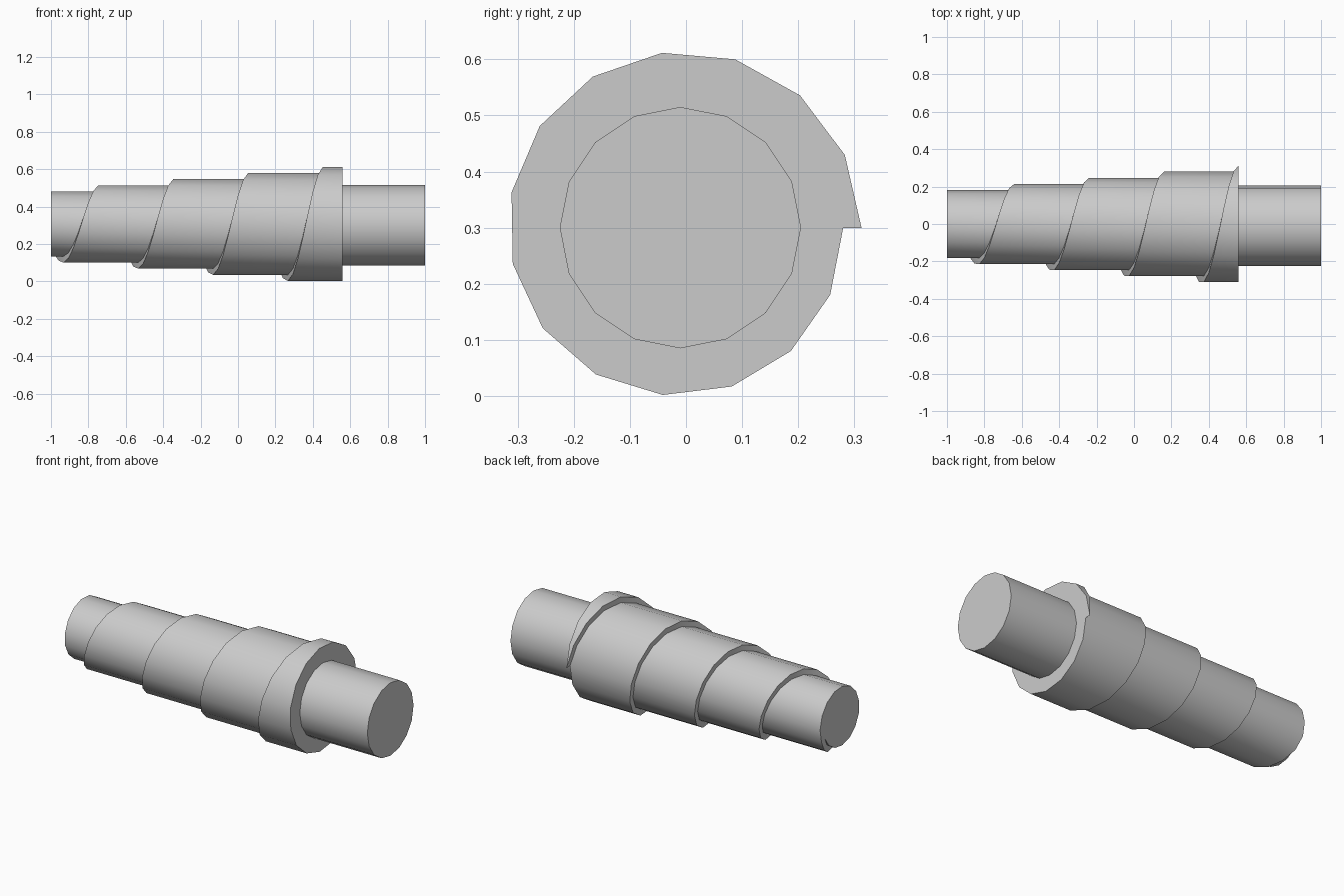
import bpy, bmesh
from math import cos, sin, tau, pi

if "Cube" in bpy.data.objects:
    bpy.data.objects.remove(bpy.data.objects["Cube"])

CY, CZ = -0.01, 0.299      # roll axis
SEG = 15                   # facets per turn
START = 59                 # step at which the sheet edge leaves the left end
X_LEFT, X_RIGHT, PITCH = -1.0, 0.56, 0.4


def edge_x(k):
    return max(X_LEFT, X_RIGHT - PITCH * k / SEG)


def right_x(k):
    return edge_x(k - SEG) if k >= SEG else X_RIGHT


def smooth(obj):
    bpy.ops.object.select_all(action='DESELECT')
    obj.select_set(True)
    bpy.context.view_layer.objects.active = obj
    bpy.ops.object.shade_smooth_by_angle(angle=pi / 6)


# Tapered sheet wound in a spiral, flush at the right end
bm = bmesh.new()
verts = {}


def point(x, k):
    key = (round(x, 5), k)
    if key not in verts:
        r = 0.323 - 0.033 * k / SEG
        a = tau * k / SEG
        verts[key] = bm.verts.new((x, CY + r * cos(a), CZ + r * sin(a)))
    return verts[key]


def face(*pts):
    vs = list(dict.fromkeys(point(*p) for p in pts))
    if len(vs) > 2:
        bm.faces.new(vs)


for k in range(START + SEG):                      # outer surface of the turns
    face((edge_x(k), k), (right_x(k), k),
         (right_x(k + 1), k + 1), (edge_x(k + 1), k + 1))
for k in range(START):                            # stepped sheet edge
    face((edge_x(k), k), (edge_x(k + 1), k + 1),
         (edge_x(k + 1), k + 1 + SEG), (edge_x(k), k + SEG))
face(*[(X_RIGHT, k) for k in range(SEG + 1)])     # right end
face(*[(X_LEFT, k) for k in range(START, START + SEG + 1)])  # left end
bmesh.ops.recalc_face_normals(bm, faces=bm.faces)
mesh = bpy.data.meshes.new("wound_sheet")
bm.to_mesh(mesh)
bm.free()
roll = bpy.data.objects.new("wound_sheet", mesh)
bpy.context.collection.objects.link(roll)
smooth(roll)

# Plain shaft protruding from the right end
bpy.ops.mesh.primitive_cylinder_add(vertices=16, radius=0.215, depth=0.5,
                                    location=(0.75, CY, 0.3),
                                    rotation=(0, pi / 2, 0))
shaft = bpy.context.object
shaft.name = "shaft"
smooth(shaft)
